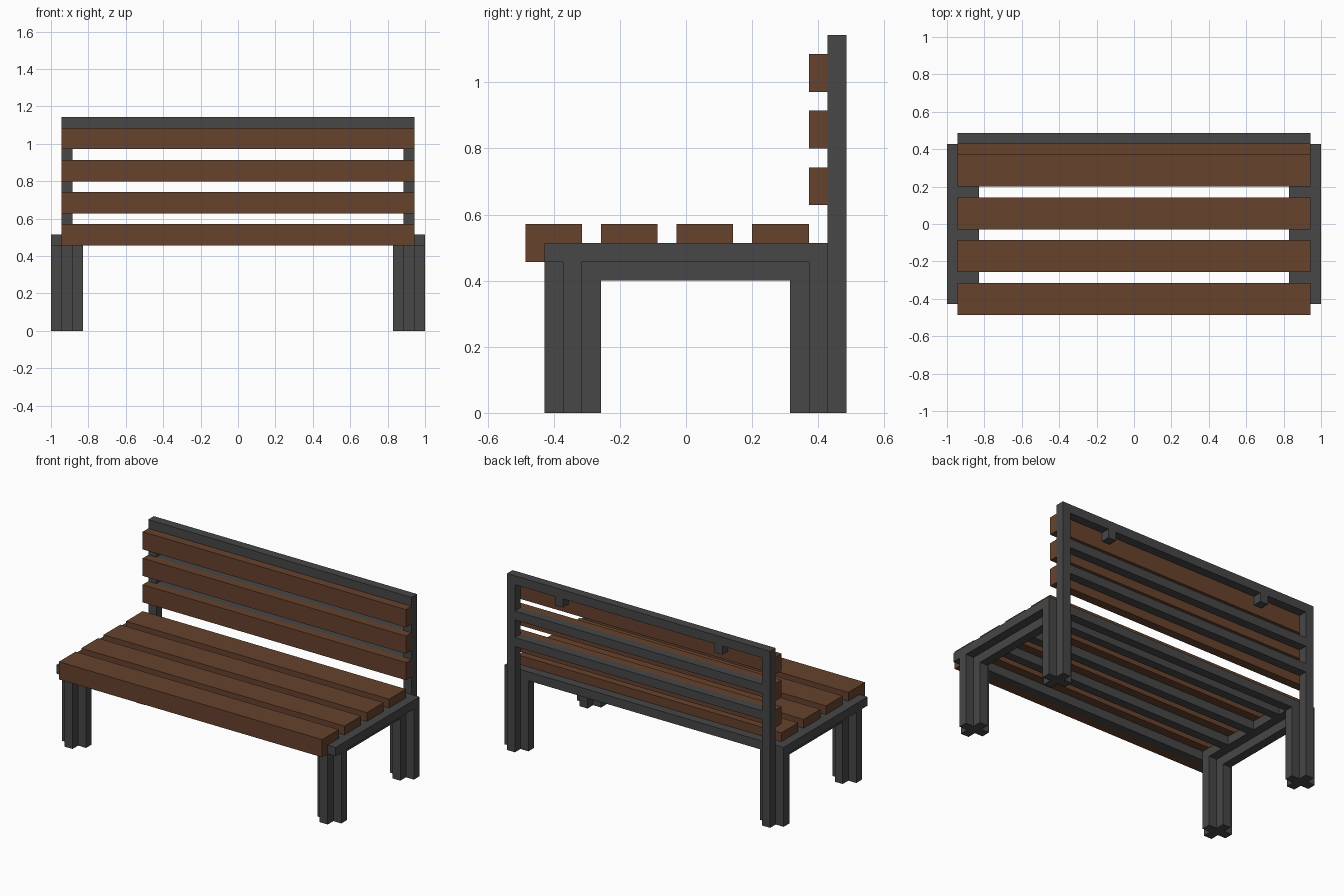
import bpy
import bmesh

if "Cube" in bpy.data.objects:
    bpy.data.objects.remove(bpy.data.objects["Cube"])

U = 2 / 35  # width of one steel bar


def make_material(name, color):
    mat = bpy.data.materials.new(name)
    mat.use_nodes = True
    mat.diffuse_color = color
    bsdf = mat.node_tree.nodes["Principled BSDF"]
    bsdf.inputs["Base Color"].default_value = color
    bsdf.inputs["Roughness"].default_value = 0.8
    return mat


wood = make_material("brown wood", (0.135, 0.055, 0.026, 1))
steel = make_material("dark grey steel", (0.063, 0.063, 0.063, 1))


def prism(name, outline, axis, start, end, mat):
    """Extrude a closed 2D outline along an axis; all measures in bar widths."""
    def place(a, b, c):
        p = {"x": (c, a, b), "y": (a, c, b), "z": (a, b, c)}[axis]
        return [v * U for v in p]
    bm = bmesh.new()
    base = bm.faces.new([bm.verts.new(place(a, b, start)) for a, b in outline])
    moved = bmesh.ops.extrude_face_region(bm, geom=[base])["geom"]
    shift = [(q - p) for p, q in zip(place(0, 0, start), place(0, 0, end))]
    bmesh.ops.translate(bm, vec=shift,
                        verts=[v for v in moved if isinstance(v, bmesh.types.BMVert)])
    bmesh.ops.recalc_face_normals(bm, faces=bm.faces)
    mesh = bpy.data.meshes.new(name)
    bm.to_mesh(mesh)
    bm.free()
    mesh.materials.append(mat)
    obj = bpy.data.objects.new(name, mesh)
    bpy.context.collection.objects.link(obj)
    return obj


def box(name, x, y, z, mat):
    outline = [(x[0], y[0]), (x[1], y[0]), (x[1], y[1]), (x[0], y[1])]
    return prism(name, outline, "z", z[0], z[1], mat)


def plus(cx, cy):
    """Cross-shaped section, three bars across."""
    pts = [(.5, .5), (.5, 1.5), (-.5, 1.5), (-.5, .5), (-1.5, .5), (-1.5, -.5),
           (-.5, -.5), (-.5, -1.5), (.5, -1.5), (.5, -.5), (1.5, -.5), (1.5, .5)]
    return [(cx + a, cy + b) for a, b in pts]


# Side frames: cross-section legs, T-section seat rails and back posts
for side, s in (("left", 1), ("right", -1)):
    cx = 16 * s
    prism(side + "_front_leg", plus(cx, -6), "z", 0, 8, steel)
    prism(side + "_back_leg", plus(cx, 7), "z", 0, 8, steel)
    tee = [(cx - .5, 7), (cx + .5, 7), (cx + .5, 8), (cx + 1.5, 8),
           (cx + 1.5, 9), (cx - 1.5, 9), (cx - 1.5, 8), (cx - .5, 8)]
    prism(side + "_seat_rail", tee, "y", -7.5, 7.5, steel)
    box(side + "_back_post", (cx - .5, cx + .5), (7.5, 8.5), (8, 19), steel)
    # Short tabs holding the top back slat
    box(side + "_top_tab", (10 * s - .5, 10 * s + .5), (7.5, 8.5), (18, 19), steel)

# Back frame
box("back_top_beam", (-16.5, 16.5), (7.5, 8.5), (19, 20), steel)
for i, z in enumerate((12, 15)):
    box(f"back_crossbar_{i + 1}", (-15.5, 15.5), (7.5, 8.5), (z, z + 1), steel)

# Seat crossbars, one under each slat and one at the rear
for i, y in enumerate((-7, -3, 1, 5, 7)):
    box(f"seat_crossbar_{i + 1}", (-14.5, 14.5), (y - .5, y + .5), (8, 9), steel)

# Seat slats; the front one has a lip folding over the frame
lipped = [(-8.5, 8), (-7.5, 8), (-7.5, 9), (-5.5, 9), (-5.5, 10), (-8.5, 10)]
prism("front_seat_slat", lipped, "x", -16.5, 16.5, wood)
for i, y in enumerate((-3, 1, 5)):
    box(f"seat_slat_{i + 2}", (-16.5, 16.5), (y - 1.5, y + 1.5), (9, 10), wood)

# Back slats
for i, z in enumerate((11, 14, 17)):
    box(f"back_slat_{i + 1}", (-16.5, 16.5), (6.5, 7.5), (z, z + 2), wood)
